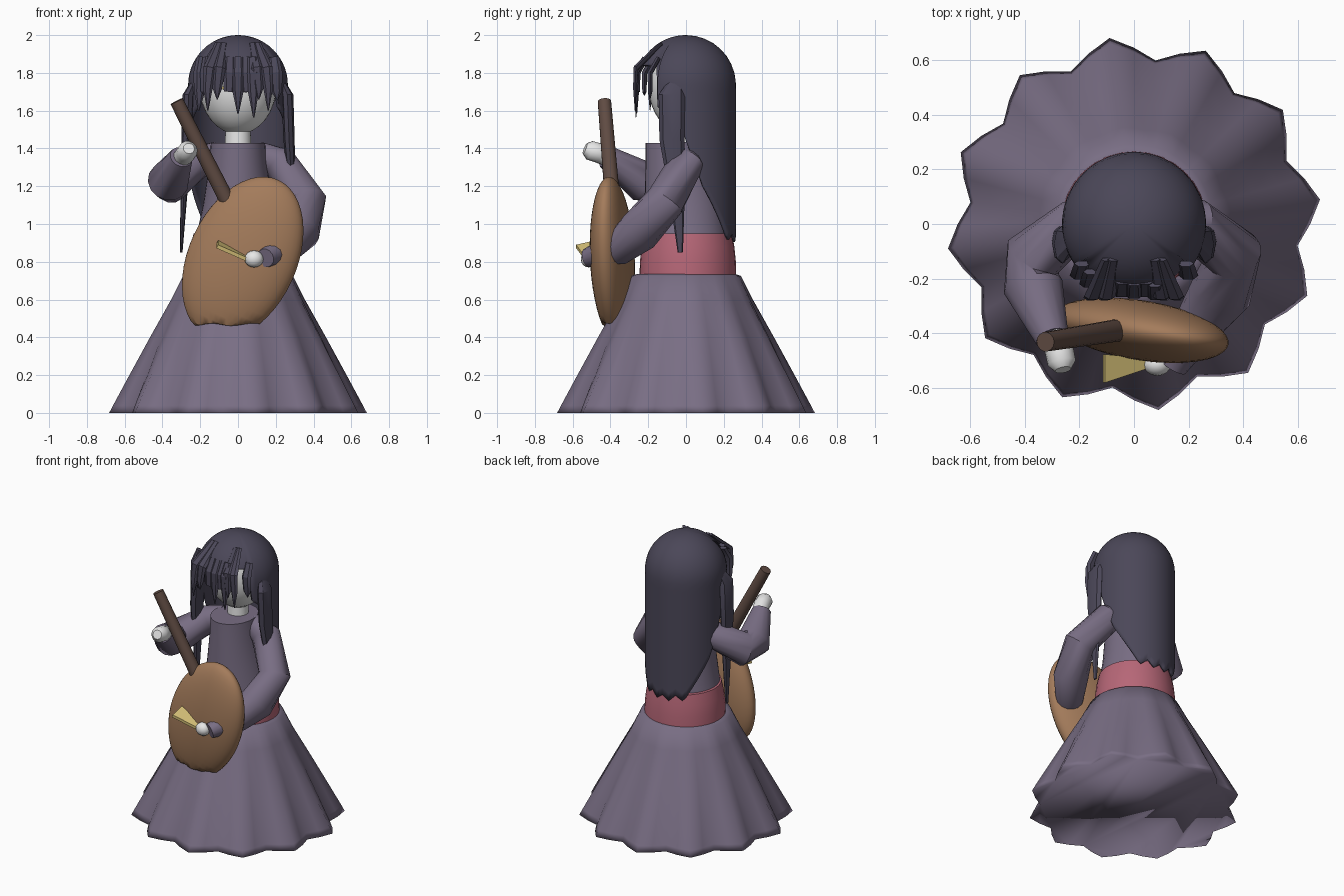
import bpy, bmesh, math
from mathutils import Vector

if "Cube" in bpy.data.objects:
    bpy.data.objects.remove(bpy.data.objects["Cube"])


def material(name, rgb):
    m = bpy.data.materials.new(name)
    m.use_nodes = True
    m.diffuse_color = (*rgb, 1)
    m.node_tree.nodes["Principled BSDF"].inputs["Base Color"].default_value = (*rgb, 1)
    return m


CLOTH = material("mauve cloth", (.19, .155, .23))
HAIR = material("dark hair", (.07, .063, .098))
SASH = material("rose sash", (.47, .135, .185))
WOOD = material("light wood", (.37, .2, .105))
DARK = material("dark wood", (.115, .07, .055))
SKIN = material("white skin", (.85, .85, .85))
GOLD = material("pale yellow", (.72, .57, .2))


def finish(name, bm, mat, angle=40, fix=True):
    if fix:
        bmesh.ops.recalc_face_normals(bm, faces=bm.faces)
    mesh = bpy.data.meshes.new(name)
    bm.to_mesh(mesh)
    bm.free()
    mesh.materials.append(mat)
    ob = bpy.data.objects.new(name, mesh)
    bpy.context.collection.objects.link(ob)
    bpy.ops.object.select_all(action="DESELECT")
    ob.select_set(True)
    bpy.context.view_layer.objects.active = ob
    bpy.ops.object.shade_smooth_by_angle(angle=math.radians(angle))
    return ob


def loft(name, rings, mat, angle=40):
    """Skin closed rings of points and cap both ends."""
    bm = bmesh.new()
    rows = [[bm.verts.new(p) for p in ring] for ring in rings]
    n = len(rows[0])
    for a, b in zip(rows, rows[1:]):
        for i in range(n):
            j = (i + 1) % n
            bm.faces.new((a[i], a[j], b[j], b[i]))
    bm.faces.new(rows[0])
    bm.faces.new(rows[-1])
    return finish(name, bm, mat, angle)


def ellipse(z, rx, ry, cy=0, n=32):
    return [(rx * math.cos(t), cy + ry * math.sin(t), z)
            for t in (math.tau * i / n for i in range(n))]


def tube(name, path, mat, ref=(0, 0, 1), wide=(1, 1), sides=14, angle=40):
    """Tapering tube along points given as x, y, z, radius."""
    pts = [Vector(p[:3]) for p in path]
    rings = []
    for i, p in enumerate(pts):
        t = (pts[min(i + 1, len(pts) - 1)] - pts[max(i - 1, 0)]).normalized()
        u = t.cross(Vector(ref)).normalized()
        v = u.cross(t)
        r = path[i][3]
        rings.append([p + u * r * wide[0] * math.cos(a) + v * r * wide[1] * math.sin(a)
                      for a in (math.tau * k / sides for k in range(sides))])
    return loft(name, rings, mat, angle)


def ball(name, loc, size, mat, segs=32):
    bm = bmesh.new()
    bmesh.ops.create_uvsphere(bm, u_segments=segs, v_segments=segs // 2, radius=1)
    for v in bm.verts:
        v.co = Vector(loc) + Vector(size) * v.co
    return finish(name, bm, mat)


# Pleated skirt: twelve pleats deepening to the hem, closed and softly shaded below
def pleat_ring(z, peak, valley):
    ring = []
    for i in range(48):
        a = math.radians(7.5 * (i + 1))
        r = (peak, (peak + valley) / 2, valley, (peak + valley) / 2)[i % 4]
        ring.append((r * math.cos(a), r * math.sin(a), z))
    return ring


loft("skirt", [pleat_ring(*p) for p in (
    (.735, .26, .26), (.725, .293, .29), (.6, .357, .345), (.4, .47, .44),
    (.2, .58, .525), (.04, .667, .592), (0, .688, .605))], CLOTH, 180)

# Sash, bodice and neck
loft("sash", [ellipse(*p) for p in (
    (.72, .265, .256, .01), (.8, .262, .254, .01), (.88, .252, .246, .01),
    (.95, .235, .235, .01))], SASH)
loft("bodice", [ellipse(*p) for p in (
    (.93, .222, .22, 0), (1.1, .185, .21, -.01), (1.3, .155, .185, -.03),
    (1.43, .143, .175, -.04))], CLOTH)
loft("neck", [ellipse(1.4, .07, .07), ellipse(1.54, .065, .065)], SKIN)

# Head and thin eye plates
ball("head", (0, 0, 1.735), (.205, .2, .26), SKIN)
for side in (1, -1):
    ball("eye", (side * .06, -.192, 1.72), (.026, .005, .013), GOLD, 12)

# Long hair shell: dome open at the face, sweeping to a ragged back tip
HEM = ((0, .92), (35, .94), (70, 1.2), (95, 1.5), (127, 1.63), (130, 1.84), (181, 1.84))
R, MID = .264, 1.736


def hair_hem(deg):
    for (a, za), (b, zb) in zip(HEM, HEM[1:]):
        if deg <= b:
            return za + (zb - za) * (deg - a) / (b - a)


bm = bmesh.new()
cols = []
for k in range(72):
    deg = -180 + 5 * k
    a = math.radians(deg)
    hem = hair_hem(abs(deg))
    if abs(deg) < 38:
        hem += (.02, 0, -.02, 0)[k % 4]
    drop = R * math.pi / 2 + MID - hem if hem < MID else R * math.acos((hem - MID) / R)
    col = []
    for i in range(1, 25):
        s = drop * i / 24
        phi = min(s / R, math.pi / 2)
        r = R * math.sin(phi)
        z = MID + R * math.cos(phi) - max(0, s - R * math.pi / 2)
        col.append(bm.verts.new((r * math.sin(a), r * math.cos(a), z)))
    cols.append(col)
pole = bm.verts.new((0, 0, MID + R))
for k, a in enumerate(cols):
    b = cols[(k + 1) % len(cols)]
    bm.faces.new((pole, b[0], a[0]))
    for i in range(23):
        bm.faces.new((a[i], b[i], b[i + 1], a[i + 1]))
for f in bm.faces:
    f.normal_update()
if max(bm.faces, key=lambda f: f.calc_center_median().z).normal.z < 0:
    bmesh.ops.reverse_faces(bm, faces=bm.faces)
hair = finish("long_hair", bm, HAIR, 50, False)
shell = hair.modifiers.new("thickness", "SOLIDIFY")
shell.thickness = .014
shell.offset = -1

# Fringe: tall locks sweep out from the crown, short ones hang from the hairline
for side in (1, -1):
    for x, spread, tip in ((.1, .15, 1.6), (.075, .1, 1.66)):
        tube("crown_lock", [(side * x, -.13, 1.955, .022), (side * spread, -.265, 1.825, .034),
                            (side * (spread + .01), -.27, 1.72, .026),
                            (side * (spread + .01), -.27, tip, .003)],
             HAIR, (0, 1, 0), (1, .45), 6, 30)
for x, y, tip in ((-.2, -.19, 1.6), (-.165, -.22, 1.68), (-.045, -.255, 1.72), (0, -.26, 1.585),
                  (.045, -.255, 1.7), (.08, -.265, 1.565), (.2, -.19, 1.66)):
    tube("fringe_lock", [(x * .95, y + .045, 1.88, .03), (x, y, 1.8, .036),
                         (x * 1.02, y, 1.7, .029), (x * 1.04, y, tip, .004)],
         HAIR, (0, 1, 0), (1, .45), 6, 30)

# Side locks
for side in (1, -1):
    tube("side_lock", [(side * .225, -.05, 1.77, .03), (side * .262, -.075, 1.68, .07),
                       (side * .27, -.075, 1.45, .066), (side * .285, -.05, 1.2, .045),
                       (side * .3, -.03, .85, .014)],
         HAIR, (0, 1, 0), (.45, 1), 8, 30)

# Sleeves and hands
tube("left_sleeve", [(.1, .01, 1.37, .07), (.22, 0, 1.32, .095), (.365, -.11, 1.12, .105),
                     (.32, -.25, .96, .115), (.24, -.36, .87, .09),
                     (.145, -.525, .82, .05)], CLOTH)
tube("right_sleeve", [(-.1, .01, 1.37, .07), (-.22, 0, 1.325, .09), (-.37, -.12, 1.215, .11),
                      (-.37, -.23, 1.225, .11), (-.3, -.42, 1.355, .062)], CLOTH)
ball("left_hand", (.085, -.515, .815), (.05, .042, .045), SKIN, 16)
tube("right_hand", [(-.3, -.39, 1.345, .05), (-.275, -.46, 1.375, .053),
                    (-.265, -.51, 1.39, .052), (-.26, -.535, 1.4, .03)], SKIN)

# Lute body: tilted flat ellipsoid with a blunt lower end
lute = bmesh.new()
bmesh.ops.create_uvsphere(lute, u_segments=40, v_segments=24, radius=1)
tilt, yaw = math.radians(25), math.radians(-9)
for v in lute.verts:
    a, y, c = v.co.x * .29, v.co.y * .11, v.co.z * .455
    x = a * math.cos(tilt) + c * math.sin(tilt)
    z = c * math.cos(tilt) - a * math.sin(tilt)
    v.co = (.025 + x * math.cos(yaw) - y * math.sin(yaw),
            -.39 + x * math.sin(yaw) + y * math.cos(yaw),
            max(.82 + z, .467 + .006 * math.sin(x * 30)))
finish("lute_body", lute, WOOD)
tube("lute_neck", [(-.03, -.385, 1.07, .042), (-.325, -.432, 1.65, .036)], DARK, (0, 1, 0))

# Fan-shaped plectrum
grip, edge = Vector((.06, -.51, .81)), Vector((0, .052, .012))
far = Vector((-.11, -.53, .893))
up = Vector((.004, 0, .009))
loft("plectrum", [[p - edge * w - up, p + edge * w - up, p + edge * w + up, p - edge * w + up]
                  for p, w in ((grip, .3), (far, 1))], GOLD)
